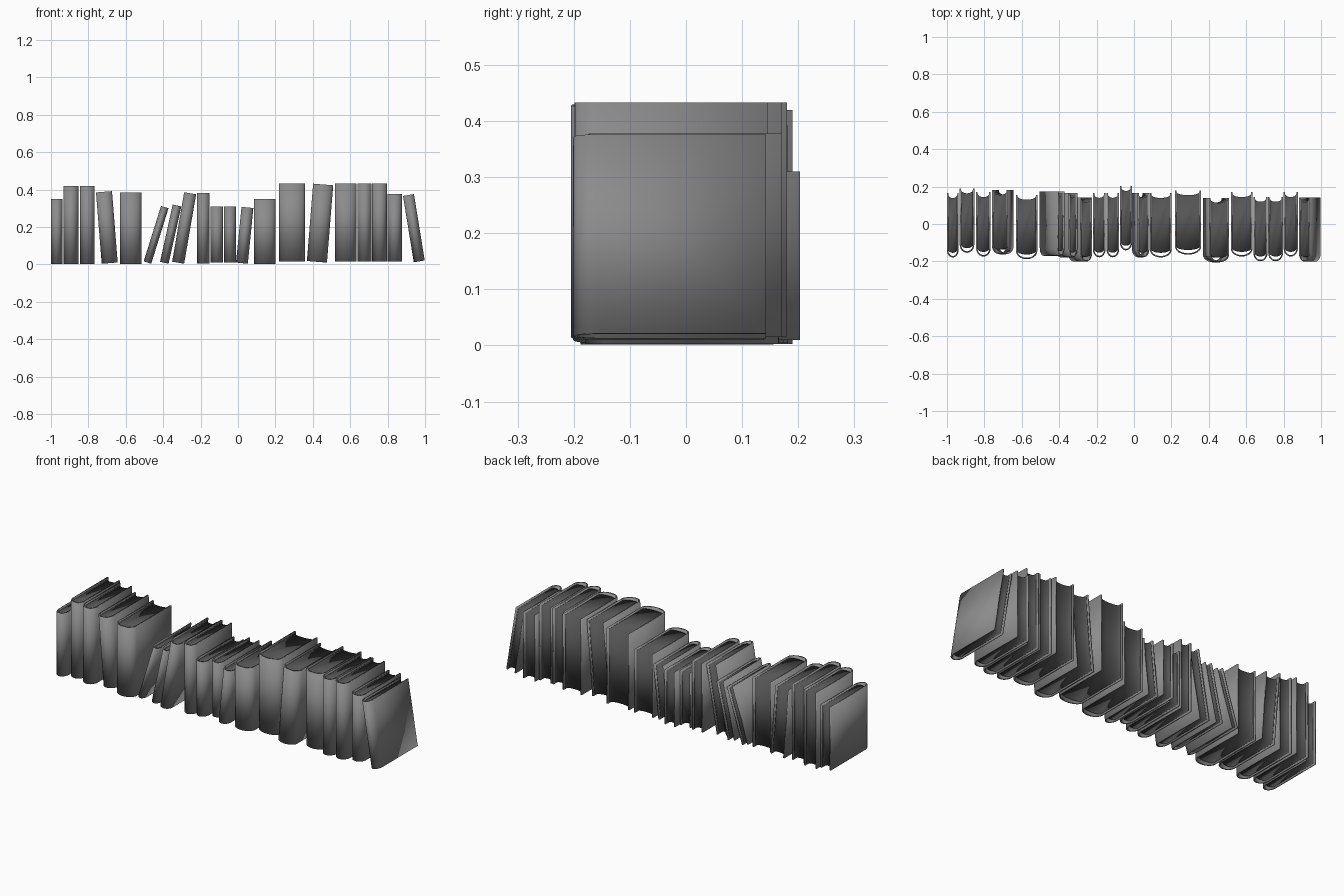
import bpy, bmesh, math

if "Cube" in bpy.data.objects:
    bpy.data.objects.remove(bpy.data.objects["Cube"])

DEPTH = 0.344    # spine tip to cover edge
BULGE = 0.043    # depth of the rounded spine
BOARD = 0.008    # cover thickness
SEG = 12

# bottom centre x, top centre x, width along x, lowest z, highest z, back edge y
BOOKS = [
    (-0.969, -0.969, 0.064, 0.003, 0.350, 0.165),
    (-0.893, -0.893, 0.078, 0.003, 0.420, 0.190),
    (-0.805, -0.805, 0.078, 0.003, 0.420, 0.170),
    (-0.686, -0.717, 0.086, 0.004, 0.392, 0.182),
    (-0.574, -0.574, 0.114, 0.002, 0.385, 0.156),
    (-0.484, -0.388, 0.044, 0.004, 0.312, 0.174),
    (-0.394, -0.324, 0.048, 0.004, 0.320, 0.166),
    (-0.320, -0.254, 0.066, 0.004, 0.386, 0.143),
    (-0.186, -0.186, 0.068, 0.004, 0.383, 0.166),
    (-0.113, -0.113, 0.068, 0.010, 0.310, 0.166),
    (-0.043, -0.043, 0.066, 0.010, 0.310, 0.203),
    (0.021, 0.051, 0.064, 0.004, 0.308, 0.166),
    (0.143, 0.143, 0.117, 0.003, 0.350, 0.165),
    (0.289, 0.289, 0.140, 0.016, 0.433, 0.180),
    (0.422, 0.456, 0.108, 0.010, 0.432, 0.139),
    (0.576, 0.576, 0.117, 0.015, 0.433, 0.170),
    (0.676, 0.676, 0.076, 0.015, 0.433, 0.145),
    (0.757, 0.757, 0.079, 0.015, 0.433, 0.145),
    (0.838, 0.838, 0.076, 0.015, 0.378, 0.170),
    (0.969, 0.910, 0.060, 0.012, 0.376, 0.143),
]


def material(name, grey):
    mat = bpy.data.materials.new(name)
    mat.diffuse_color = (grey, grey, grey, 1)
    mat.use_nodes = True
    mat.node_tree.nodes["Principled BSDF"].inputs["Base Color"].default_value = mat.diffuse_color
    return mat


COVER = material("dark_cover", 0.26)
PAGES = material("dark_pages", 0.09)


def arc(half_width, y, bulge):
    """Half ellipse from +x to -x, bulging towards -y by bulge."""
    return [(half_width * math.cos(math.pi * i / SEG),
             y - bulge * math.sin(math.pi * i / SEG)) for i in range(SEG + 1)]


def prism(name, outline, z0, z1, mat):
    """Extruded outline, smooth shaded over all its edges."""
    bm = bmesh.new()
    face = bm.faces.new([bm.verts.new((x, y, z0)) for x, y in outline])
    ext = bmesh.ops.extrude_face_region(bm, geom=[face])
    for v in ext["geom"]:
        if isinstance(v, bmesh.types.BMVert):
            v.co.z = z1
    bmesh.ops.recalc_face_normals(bm, faces=bm.faces)
    for f in bm.faces:
        f.smooth = True
    mesh = bpy.data.meshes.new(name)
    bm.to_mesh(mesh)
    bm.free()
    mesh.materials.append(mat)
    obj = bpy.data.objects.new(name, mesh)
    bpy.context.collection.objects.link(obj)
    return obj


def book(n, xb, xt, width, zmin, zmax, back):
    lean = math.atan2(xt - xb, zmax - zmin)
    w = width * math.cos(lean)
    rise = w * abs(math.sin(lean)) / 2
    height = math.hypot(xt - xb, zmax - zmin - 2 * rise)
    hw, iw = w / 2, w / 2 - BOARD
    ys = back - DEPTH + BULGE
    # wraparound cover with rounded spine
    cover = [(hw, back)] + arc(hw, ys, BULGE) + [(-hw, back), (-iw, back)]
    cover += arc(iw, ys, BULGE - BOARD)[::-1] + [(iw, back)]
    # page block, rounded at the spine and hollow at the fore edge
    pages = arc(iw, ys, 0.018) + arc(iw, back - 0.008, 0.018)[::-1]
    for part in (prism(f"book_cover_{n}", cover, 0, height, COVER),
                 prism(f"book_pages_{n}", pages, 0.007, height - 0.007, PAGES)):
        part.location = (xb, 0, zmin + rise)
        part.rotation_euler = (0, lean, 0)


for n, spec in enumerate(BOOKS, 1):
    book(n, *spec)
